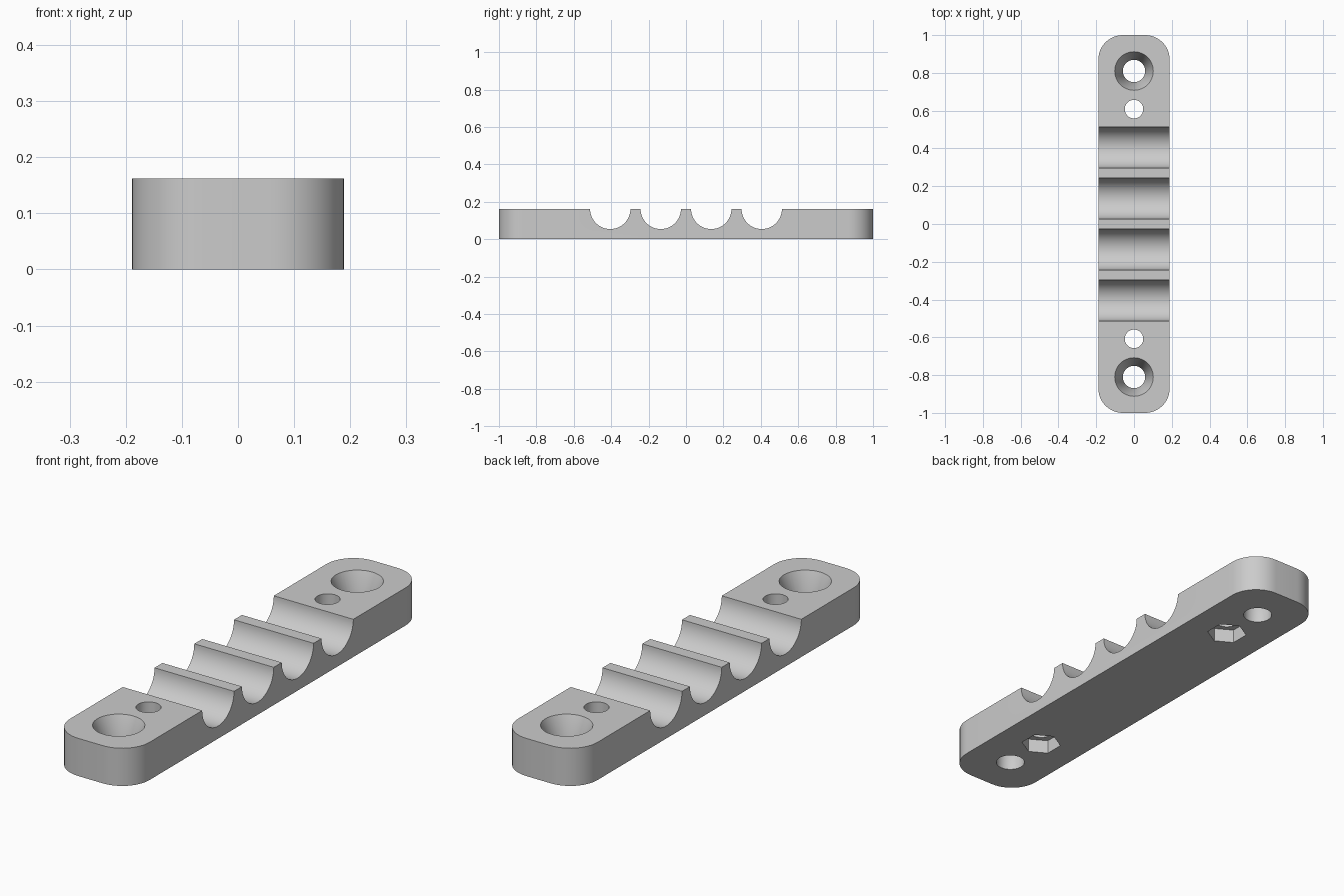
import bpy
import bmesh
from math import radians, pi

if "Cube" in bpy.data.objects:
    bpy.data.objects.remove(bpy.data.objects["Cube"], do_unlink=True)

HEIGHT = 0.162
HALF_WIDTH = 0.189
CORNER = 0.13

grey = bpy.data.materials.new("light_grey")
grey.use_nodes = True
grey.diffuse_color = (0.6, 0.6, 0.6, 1)
grey.node_tree.nodes["Principled BSDF"].inputs["Base Color"].default_value = (0.6, 0.6, 0.6, 1)


def cutter(y, z_low, z_high, r_low, r_high, sides=48, turn=0.0):
    """Upright cylinder, cone or prism between two heights."""
    bpy.ops.mesh.primitive_cone_add(
        vertices=sides, radius1=r_low, radius2=r_high, depth=z_high - z_low,
        location=(0, y, (z_low + z_high) / 2), rotation=(0, 0, turn))
    return bpy.context.object


# Bar with rounded vertical corners
bpy.ops.mesh.primitive_cube_add(size=1, location=(0, 0, HEIGHT / 2))
bar = bpy.context.object
bar.name = "clamp_bar"
bm = bmesh.new()
bm.from_mesh(bar.data)
bmesh.ops.scale(bm, vec=(2 * HALF_WIDTH, 2, HEIGHT), verts=bm.verts)
uprights = [e for e in bm.edges if abs(e.verts[0].co.z - e.verts[1].co.z) > 0.1]
bmesh.ops.bevel(bm, geom=uprights, offset=CORNER, offset_type='OFFSET',
                segments=12, profile=0.5, affect='EDGES')
bm.to_mesh(bar.data)
bm.free()
bar.data.materials.append(grey)

cutters = []

# Four half-round grooves across the top
for i in range(4):
    bpy.ops.mesh.primitive_cylinder_add(
        vertices=64, radius=0.108, depth=1,
        location=(0, (i - 1.5) * 0.27, HEIGHT), rotation=(0, pi / 2, 0))
    cutters.append(bpy.context.object)

for side in (-1, 1):
    # Screw hole with a deep countersink
    cutters.append(cutter(side * 0.81, -0.1, 0.3, 0.059, 0.059))
    slope = (0.102 - 0.059) / 0.108
    cutters.append(cutter(side * 0.81, HEIGHT - 0.108, HEIGHT + 0.02,
                          0.059, 0.102 + 0.02 * slope))
    # Bolt hole with a hexagonal nut pocket underneath
    cutters.append(cutter(side * 0.608, -0.1, 0.3, 0.049, 0.049))
    cutters.append(cutter(side * 0.608, -0.05, 0.06, 0.082, 0.082, sides=6))

# Cut everything and discard the cutters
for tool in cutters:
    mod = bar.modifiers.new("cut", 'BOOLEAN')
    mod.operation = 'DIFFERENCE'
    mod.solver = 'EXACT'
    mod.object = tool
    bpy.ops.object.select_all(action='DESELECT')
    bar.select_set(True)
    bpy.context.view_layer.objects.active = bar
    bpy.ops.object.modifier_apply(modifier=mod.name)
    bpy.data.objects.remove(tool, do_unlink=True)

bar.select_set(True)
bpy.context.view_layer.objects.active = bar
bpy.ops.object.shade_smooth_by_angle(angle=radians(30))
